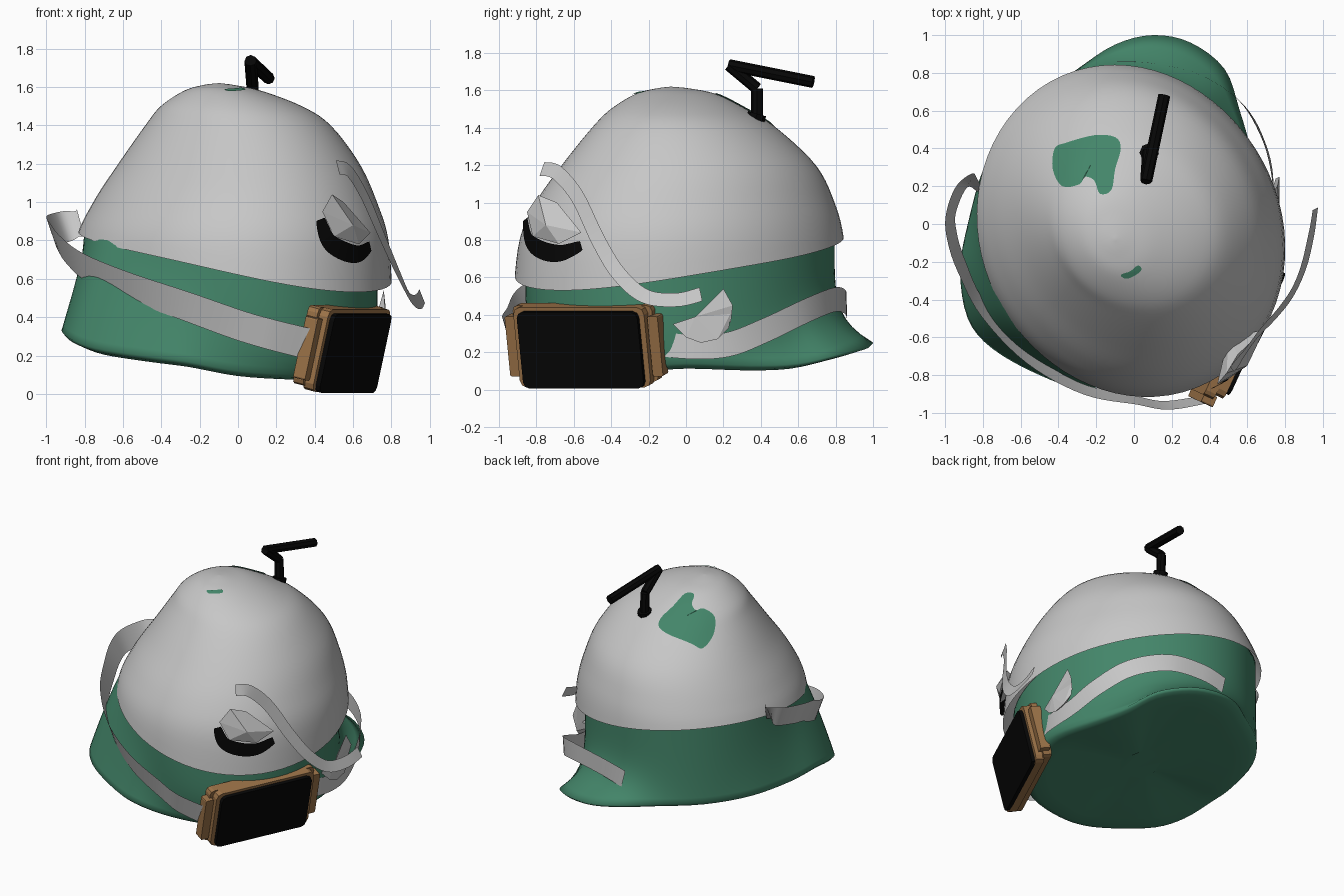
import bpy, bmesh, math
from mathutils import Vector, Matrix
from mathutils.bvhtree import BVHTree

cube = bpy.data.objects.get("Cube")
if cube:
    bpy.data.objects.remove(cube, do_unlink=True)


def material(name, r, g, b):
    m = bpy.data.materials.new(name)
    m.use_nodes = True
    m.diffuse_color = (r, g, b, 1)
    m.node_tree.nodes["Principled BSDF"].inputs["Base Color"].default_value = (r, g, b, 1)
    return m


GREY = material("light grey", .57, .57, .57)
GREEN = material("sea green", .057, .237, .143)
TAN = material("tan brown", .33, .17, .065)
BLACK = material("black", .002, .002, .002)


def finish(bm, name, mat, smooth=True):
    bmesh.ops.recalc_face_normals(bm, faces=bm.faces)
    mesh = bpy.data.meshes.new(name)
    bm.to_mesh(mesh)
    bm.free()
    mesh.materials.append(mat)
    for p in mesh.polygons:
        p.use_smooth = smooth
    obj = bpy.data.objects.new(name, mesh)
    bpy.context.collection.objects.link(obj)


def spline(points, v, closed=False):
    """Smooth curve through the points; v counts in points."""
    n = len(points)
    i = math.floor(v) if closed else min(max(int(v), 0), n - 2)
    t = v - i

    def at(k):
        return Vector(points[k % n] if closed else points[min(max(k, 0), n - 1)])
    a, b, c, d = (at(i + k) for k in (-1, 0, 1, 2))
    return b + .5 * t * (c - a + t * (2 * a - 5 * b + 4 * c - d + t * (3 * (b - c) + d - a)))


def loft(bm, rows, closed):
    """Bridge rows of points with quads."""
    rows = [[bm.verts.new(p) for p in row] for row in rows]
    n = len(rows[0])
    for r, s in zip(rows, rows[1:]):
        for j in range(n if closed else n - 1):
            k = (j + 1) % n
            bm.faces.new((r[j], r[k], s[k], s[j]))
    return rows


# Shell outline: height, then extents to -x, +x, -y, +y
LEVELS = [(.5, -.86, .80, -.92, .86), (.8, -.84, .78, -.885, .84),
          (1.0, -.75, .72, -.8, .79), (1.2, -.62, .63, -.66, .69),
          (1.4, -.48, .48, -.5, .48), (1.5, -.4, .33, -.4, .32),
          (1.58, -.28, .12, -.27, .16), (1.61, -.18, -.02, -.16, .02),
          (1.62, -.1, -.1, -.08, -.08)]
TOP = len(LEVELS) - 1


def spline_level(v):
    pairs = [spline([(lv[0], lv[k], 0) for lv in LEVELS], v) for k in range(1, 5)]
    return [pairs[0].x] + [p.y for p in pairs]


def shell_point(v, a, scale=1):
    """Point on the shell; the plan is a skewed ellipse."""
    z, x0, x1, y0, y1 = spline_level(v)
    scale *= 1 - .055 * math.sin(2 * a)
    return Vector(((x0 + x1) / 2 + scale * (x1 - x0) / 2 * math.cos(a),
                   (y0 + y1) / 2 + scale * (y1 - y0) / 2 * math.sin(a), z))


def edge_level(a):
    """Level where the tilted lower edge of the shell lies."""
    p = shell_point(1, a)
    dip = .06 * max(0, math.cos(a + .85)) ** 3
    target = .725 - .135 * p.x + .086 * p.y - dip
    lo, hi = 0, 2
    for _ in range(14):
        mid = (lo + hi) / 2
        if shell_point(mid, a).z < target:
            lo = mid
        else:
            hi = mid
    return lo


# Grey shell
SIDES, ROWS = 72, 36
bm = bmesh.new()
angles = [math.tau * j / SIDES for j in range(SIDES)]
starts = [edge_level(a) for a in angles]
loft(bm, [[shell_point(s + (TOP - s) * i / ROWS, a) for a, s in zip(angles, starts)]
          for i in range(ROWS + 1)], True)
bmesh.ops.remove_doubles(bm, verts=bm.verts, dist=.0005)
bmesh.ops.recalc_face_normals(bm, faces=bm.faces)
surface = BVHTree.FromBMesh(bm)
finish(bm, "shell", GREY)

# Green body: flares sharply at the back, bulges early at the front right
RIM = [(.7, 0, .14), (.63, .35, .13), (.56, .6, .14), (.48, .82, .19), (.3, .96, .23),
       (.1, 1, .25), (-.1, .95, .27), (-.3, .82, .28), (-.58, .61, .29), (-.78, .33, .3),
       (-.88, 0, .31), (-.92, -.25, .33), (-.88, -.5, .29), (-.75, -.66, .24),
       (-.5, -.8, .2), (-.27, -.87, .17), (0, -.82, .12), (.3, -.72, .1),
       (.55, -.5, .1), (.66, -.25, .12)]
rim = [spline(RIM, i / 4, True) for i in range(4 * len(RIM))]
tops, powers = [], []
for p in rim:
    a = math.atan2(p.y, p.x)
    tops.append(shell_point(edge_level(a) + .25, a, .95 - .035 * math.cos(a)))
    powers.append(5 - 4.2 * max(0, math.cos(a + 2.6)))
rows = []
for i in range(17):
    t = i / 16
    row = [q.lerp(p, t ** k) for p, q, k in zip(rim, tops, powers)]
    for r, p, q in zip(row, rim, tops):
        r.z = q.z + (p.z - q.z) * t
    rows.append(row)
base = Vector((-.05, 0, .17))
for f, drop in ((.02, .018), (.07, .03), (.2, .03), (.5, .01), (.8, 0)):
    rows.append([p.lerp(base, f) - Vector((0, 0, drop)) for p in rim])
bm = bmesh.new()
rings = loft(bm, rows, True)
bm.faces.new(rings[0])
bm.faces.new(rings[-1])
finish(bm, "body", GREEN)


# Green patches lying on the shell
def patch(name, center, outline):
    bm = bmesh.new()
    c = Vector((*center, 0))
    edge = [spline([(x, y, 0) for x, y in outline], i / 4, True)
            for i in range(4 * len(outline))]
    rows = []
    for f in (.02, .25, .5, .75, 1):
        row = []
        for p in edge:
            q = c.lerp(p, f) + Vector((0, 0, 3))
            hit = surface.ray_cast(q, Vector((0, 0, -1)))[0]
            row.append(hit + Vector((0, 0, .007)))
        rows.append(row)
    rings = loft(bm, rows, True)
    bm.faces.new(rings[0])
    finish(bm, name, GREEN)


patch("rear_patch", (-.22, .33),
      [(-.07, .4), (-.1, .46), (-.21, .47), (-.36, .43), (-.42, .4), (-.43, .29),
       (-.38, .2), (-.29, .21), (-.26, .25), (-.21, .23), (-.18, .16), (-.12, .18),
       (-.1, .29)])
patch("front_patch", (-.01, -.26),
      [(-.07, -.27), (-.02, -.25), (.02, -.22), (.04, -.24), (.01, -.27), (-.04, -.29)])


# Straps: flat ribbons; lean tips their faces up (+) or down (-)
def ribbon(name, mat, path, width, lean=0, taper=0):
    bm = bmesh.new()
    n = 6 * (len(path) - 1)
    rows = []
    for i in range(n + 1):
        v = i / 6
        p = spline(path, v)
        tangent = spline(path, min(v + .1, n / 6)) - spline(path, max(v - .1, 0))
        side = tangent.cross(Vector((p.x, p.y, lean))).normalized()
        w = width / 2 * (1 - taper * abs(2 * i / n - 1) ** 2)
        rows.append([p - side * w, p + side * w])
    loft(bm, rows, False)
    finish(bm, name, mat)


ribbon("front_strap", GREY,
       [(-.82, .22, .89), (-.91, .2, .87), (-.97, .05, .85), (-.96, -.08, .82),
        (-.91, -.23, .75), (-.8, -.45, .66), (-.57, -.7, .56), (-.28, -.87, .46),
        (0, -.93, .36), (.17, -.96, .31), (.37, -.93, .26)], .165, -.33)
ribbon("rear_strap", GREY,
       [(.67, -.25, .26), (.73, .0, .23), (.735, .22, .24), (.69, .43, .32),
        (.57, .64, .42), (.35, .79, .48), (.1, .85, .47), (-.08, .86, .43)], .13)
ribbon("loose_strap", GREY,
       [(.52, -.77, 1.18), (.58, -.69, 1.16), (.66, -.58, 1.03), (.76, -.47, .8),
        (.84, -.36, .62), (.9, -.22, .5), (.94, -.05, .48), (.96, .08, .51)], .08, .4)
ribbon("buckle_band", BLACK,
       [(.43, -.86, .91), (.47, -.84, .8), (.55, -.77, .745), (.63, -.67, .73),
        (.69, -.56, .77)], .1, 0, .5)


# Faceted buckle pieces
def facets(name, points):
    bm = bmesh.new()
    for p in points:
        bm.verts.new(p)
    bmesh.ops.convex_hull(bm, input=bm.verts)
    finish(bm, name, GREY, False)


facets("front_buckle", [(.44, -.85, .95), (.49, -.79, 1.04), (.55, -.69, 1.0),
                        (.69, -.56, .84), (.63, -.68, .78), (.5, -.82, .82),
                        (.6, -.75, .88), (.5, -.6, .85)])
facets("side_buckle_bowl", [(.74, -.07, .35), (.77, .05, .39), (.76, .24, .41),
                            (.75, .23, .33), (.77, .17, .27), (.77, .08, .25),
                            (.76, .0, .28), (.69, .1, .33)])
facets("side_buckle_flap", [(.77, .05, .39), (.76, .2, .54), (.77, .25, .45),
                            (.75, .24, .36), (.72, .15, .4)])

# Goggles, turned to the front left and leaning outward
along = Vector((.42, .907, 0)).normalized()
out = Vector((along.y, -along.x, 0))
up = Vector((0, 0, 1))
turn = Matrix((along, out, up)).transposed().to_4x4()
GOGGLES = Matrix.Translation((.6, -.56, .213)) @ turn @ Matrix.Rotation(-.23, 4, "X")


def box(name, mat, center, size, bevel):
    bm = bmesh.new()
    bmesh.ops.create_cube(bm, size=1)
    bmesh.ops.scale(bm, vec=size, verts=bm.verts)
    corners = [e for e in bm.edges
               if abs((e.verts[0].co - e.verts[1].co).normalized().y) > .9]
    bmesh.ops.bevel(bm, geom=corners, offset=bevel, segments=2, profile=.5,
                    affect="EDGES")
    bmesh.ops.translate(bm, vec=center, verts=bm.verts)
    bmesh.ops.transform(bm, matrix=GOGGLES, verts=bm.verts)
    finish(bm, name, mat, False)


box("goggle_lens", BLACK, (0, 0, 0), (.71, .03, .42), .035)
box("goggle_frame", TAN, (0, -.04, .01), (.77, .06, .44), .04)
box("goggle_back", TAN, (0, -.09, .02), (.82, .06, .42), .03)
for side, label in ((-1, "front"), (1, "rear")):
    box("goggle_hinge_" + label, TAN, (side * .42, -.07, .01), (.06, .07, .33), .01)


# Bent rod on top
def rod(name, start, end, radius):
    a, b = Vector(start), Vector(end)
    bm = bmesh.new()
    bmesh.ops.create_cone(bm, cap_ends=True, segments=8, radius1=radius, radius2=radius,
                          depth=(b - a).length)
    spin = (b - a).to_track_quat("Z", "Y").to_matrix().to_4x4()
    bmesh.ops.transform(bm, matrix=Matrix.Translation((a + b) / 2) @ spin, verts=bm.verts)
    finish(bm, name, BLACK, False)


JOINTS = [(.08, .38, 1.44), (.075, .38, 1.61), (.065, .23, 1.735), (.16, .68, 1.645)]
for part, a, b in zip(("rod_post", "rod_elbow", "rod_arm"), JOINTS, JOINTS[1:]):
    rod(part, a, b, .032)
rod("rod_base", (.08, .37, 1.44), (.08, .38, 1.475), .05)
